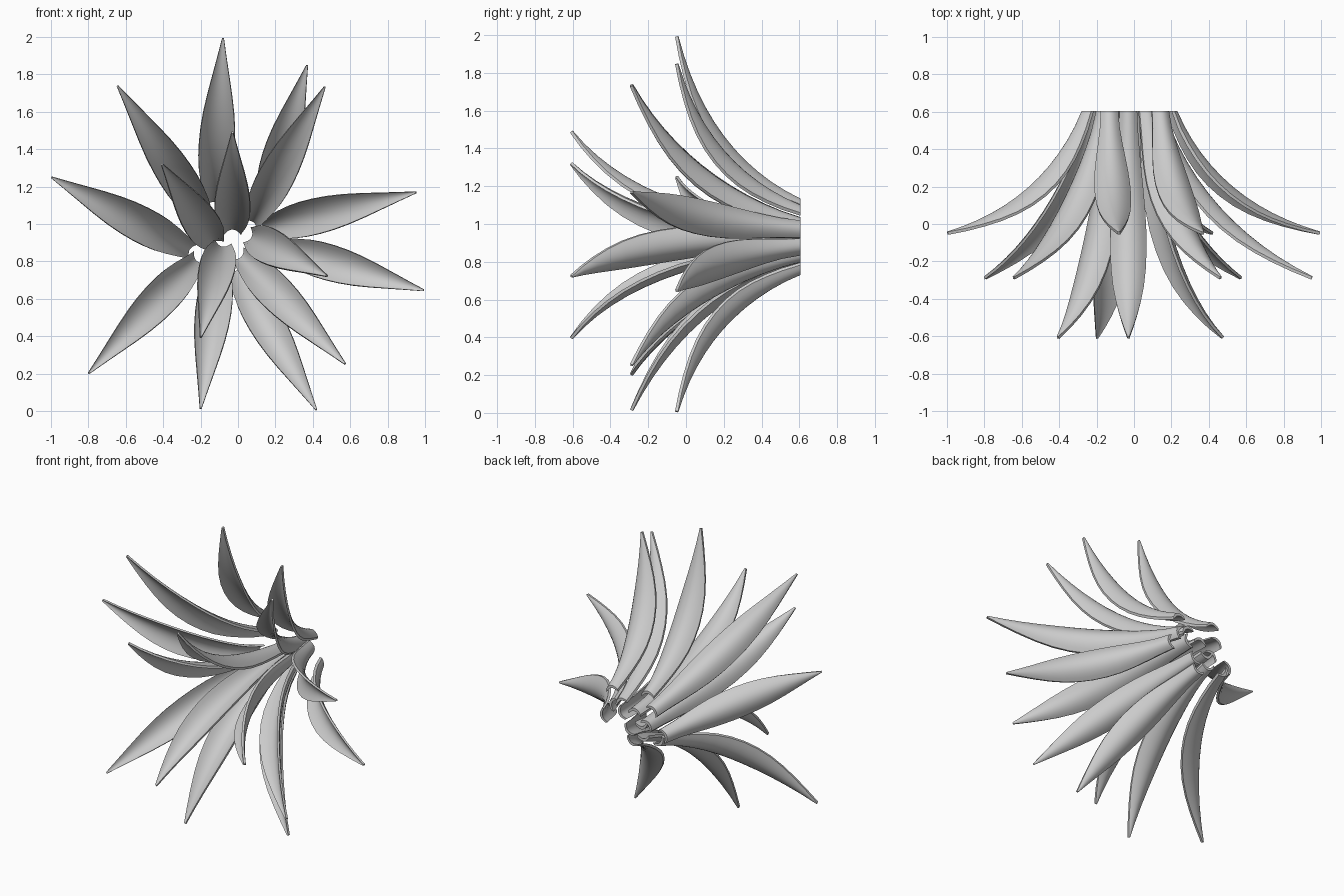
import bpy, bmesh, math
from mathutils import Vector

if "Cube" in bpy.data.objects:
    bpy.data.objects.remove(bpy.data.objects["Cube"])

# tier: tip depth, bend point depth, share of outward travel at the bend
TIERS = {
    "outer": (-0.04, 0.12, 0.27),
    "middle": (-0.28, 0.02, 0.25),
    "inner": (-0.60, -0.25, 0.15),
}
BACK = 0.605
# base x, base z, tip x, tip z
LEAVES = {
    "outer": [(-0.13, 1.135, -0.08, 1.995), (0.15, 1.10, 0.37, 1.85),
              (-0.275, 0.87, -0.998, 1.25), (0.23, 0.87, 0.995, 0.645),
              (0.00, 0.735, 0.42, 0.005)],
    "middle": [(-0.18, 1.03, -0.645, 1.74), (0.085, 1.03, 0.465, 1.735),
               (0.16, 0.98, 0.955, 1.17), (0.03, 0.81, 0.575, 0.25),
               (-0.235, 0.79, -0.80, 0.20), (-0.10, 0.78, -0.20, 0.01)],
    "inner": [(-0.03, 0.99, -0.03, 1.495), (-0.14, 0.92, -0.41, 1.325),
              (0.09, 0.92, 0.48, 0.72), (-0.09, 0.86, -0.20, 0.39)],
}
# half width of the blade along its length
WIDTHS = [0.047, 0.054, 0.066, 0.079, 0.090, 0.096, 0.097,
          0.093, 0.083, 0.067, 0.047, 0.026, 0.005]
ACROSS = 10


def make_leaf(name, base, bend, tip):
    bm = bmesh.new()
    out = Vector((tip.x - base.x, 0, tip.z - base.z)).normalized()
    side = out.cross(Vector((0, 1, 0)))
    rings = []
    last = len(WIDTHS) - 1
    for i, w in enumerate(WIDTHS):
        t = i / last
        p = base * (1 - t) ** 2 + bend * 2 * t * (1 - t) + tip * t * t
        tangent = ((bend - base) * (1 - t) + (tip - bend) * t).normalized()
        normal = side.cross(tangent)
        if normal.dot(out) > 0:
            normal = -normal
        depth = w * (0.65 - 0.2 * t)
        thick = 0.020 - 0.004 * t
        us = [-1 + 2 * k / ACROSS for k in range(ACROSS + 1)]
        section = [(u, 0) for u in us] + [(u * 0.97, thick) for u in reversed(us)]
        ring = []
        for u, lift in section:
            v = p + side * (w * u) + normal * (depth * u * u + lift)
            if i == 0:
                v.y = BACK
            ring.append(bm.verts.new(v))
        rings.append(ring)
    n = len(rings[0])
    for a, b in zip(rings, rings[1:]):
        for k in range(n):
            bm.faces.new((a[k], a[(k + 1) % n], b[(k + 1) % n], b[k]))
    bm.faces.new(rings[0])
    bm.faces.new(rings[-1])
    bmesh.ops.recalc_face_normals(bm, faces=bm.faces)
    mesh = bpy.data.meshes.new(name)
    bm.to_mesh(mesh)
    bm.free()
    obj = bpy.data.objects.new(name, mesh)
    bpy.context.collection.objects.link(obj)
    obj.select_set(True)
    bpy.context.view_layer.objects.active = obj


# three tiers of curved, cupped leaves
for tier, (tip_y, bend_y, share) in TIERS.items():
    for i, (bx, bz, tx, tz) in enumerate(LEAVES[tier], 1):
        base = Vector((bx, BACK, bz))
        tip = Vector((tx, tip_y, tz))
        bend = base.lerp(tip, share)
        bend.y = bend_y
        make_leaf(f"{tier}_leaf_{i}", base, bend, tip)

bpy.ops.object.shade_smooth_by_angle(angle=math.radians(40))
